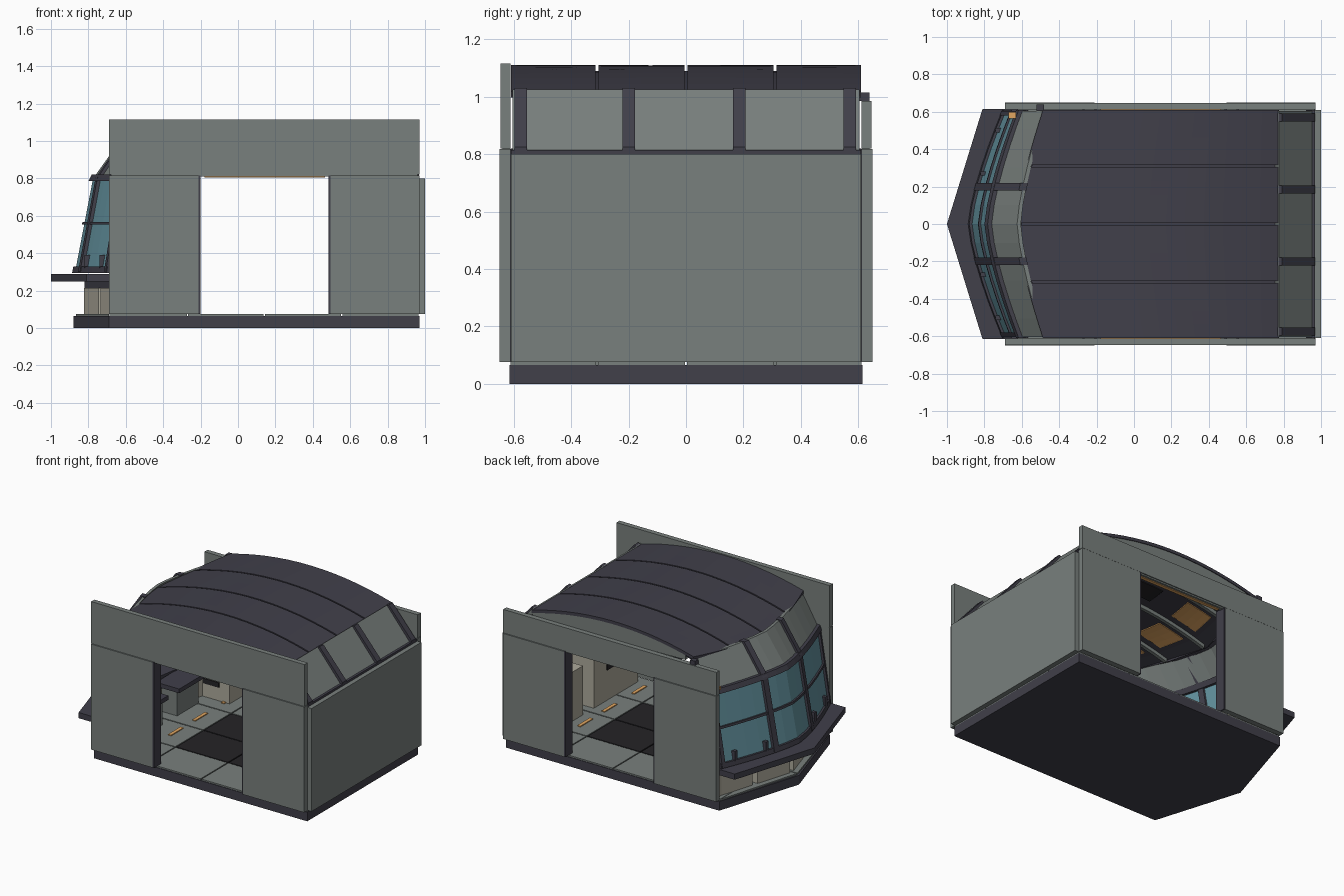
import bpy, bmesh

cube = bpy.data.objects.get("Cube")
if cube:
    bpy.data.objects.remove(cube, do_unlink=True)


def material(name, r, g, b):
    m = bpy.data.materials.new(name)
    m.use_nodes = True
    m.diffuse_color = (r, g, b, 1)
    m.node_tree.nodes["Principled BSDF"].inputs["Base Color"].default_value = (r, g, b, 1)
    return m


GREY = material("wall grey", .19, .215, .205)
DARK = material("dark slate", .052, .05, .068)
BLACK = material("floor black", .018, .017, .02)
CREAM = material("cabinet cream", .42, .4, .33)
GLASS = material("blue glass", .13, .3, .36)
AMBER = material("amber light", .75, .38, .12)


def loft(name, rings, mat):
    """Closed solid skinned through rings of points."""
    bm = bmesh.new()
    loops = [[bm.verts.new(p) for p in ring] for ring in rings]
    n = len(loops[0])
    for a, b in zip(loops, loops[1:]):
        for i in range(n):
            j = (i + 1) % n
            bm.faces.new((a[i], a[j], b[j], b[i]))
    bm.faces.new(loops[0])
    bm.faces.new(loops[-1])
    bmesh.ops.recalc_face_normals(bm, faces=bm.faces)
    mesh = bpy.data.meshes.new(name)
    bm.to_mesh(mesh)
    bm.free()
    mesh.materials.append(mat)
    ob = bpy.data.objects.new(name, mesh)
    bpy.context.collection.objects.link(ob)
    return ob


def prism(name, outline, z0, z1, mat):
    return loft(name, [[(x, y, z) for x, y in outline] for z in (z0, z1)], mat)


def box(name, x0, x1, y0, y1, z0, z1, mat):
    return prism(name, [(x0, y0), (x1, y0), (x1, y1), (x0, y1)], z0, z1, mat)


def side_profile(name, points, y0, y1, mat):
    return loft(name, [[(x, y, z) for x, z in points] for y in (y0, y1)], mat)


def steps(a, b, n):
    return [a + (b - a) * i / n for i in range(n + 1)]


# Base slab with a pointed window end
HALF = .615
prism("base_slab", [(.97, -HALF), (.97, HALF), (-.69, HALF), (-.88, 0), (-.69, -HALF)], 0, .065, DARK)

# Floor tiles, dark in the middle, with open seams
xs = (-.69, -.27, .14, .555, .97)
ys = (-HALF, -.31, 0, .31, HALF)
g = .004
for i in range(4):
    for j in range(4):
        mid = i in (1, 2) and j in (1, 2)
        box("floor_tile", xs[i] + g, xs[i + 1] - g, ys[j] + g, ys[j + 1] - g,
            .06, .075, BLACK if mid else GREY)
for s in (-1, 1):
    prism("bay_floor_tile", [(-.69, s * g), (-.69, s * .6), (-.865, s * g)], .06, .075, GREY)
for x in (-.4, .68):
    for y in (-.45, -.12, .15, .47):
        box("floor_light", x - .012, x + .012, y - .07, y + .07, .07, .081, AMBER)

# Front and back walls with aligned doorways
for s, top, label in ((-1, 1.115, "front"), (1, .985, "back")):
    inner, outer = s * .612, s * .65
    for x0, x1 in ((-.69, -.21), (.495, .97)):
        box(label + "_wall_panel", x0, x1, inner, outer, .075, .817, GREY)
    box(label + "_wall_header", -.69, .97, inner, s * .647, .82, top, GREY)
    box(label + "_wall_joint", -.68, .96, inner, s * .64, .81, .825, GREY)
    for x0, x1 in ((-.212, -.2), (.485, .497)):
        box(label + "_door_jamb", x0, x1, s * .57, s * .648, .075, .817, DARK)
    box(label + "_door_light", -.18, .465, s * .6, s * .625, .806, .815, AMBER)

# Solid end wall with sloped panel and ribs above
box("end_wall", .955, 1.0, -.61, .61, .075, .80, GREY)
box("end_wall_beam", .92, .968, -.61, .61, .795, .815, DARK)
side_profile("end_slope_panel", [(.955, .81), (.775, 1.025), (.755, 1.01), (.93, .80)], -.605, .605, GREY)
for y in (-.575, -.2, .185, .57):
    side_profile("end_slope_rib", [(.968, .80), (.968, .825), (.79, 1.03), (.765, 1.02), (.94, .80)],
                 y - .022, y + .022, DARK)


# Curved window bay: x as a function of y and z
def bay_x(y, z):
    levels = ((.29, -.873, .18), (.80, -.775, .165), (1.01, -.625, .14))
    a, b = levels[:2] if z < .80 else levels[1:]
    t = (z - a[0]) / (b[0] - a[0])
    x, bend = (a[k] + (b[k] - a[k]) * t for k in (1, 2))
    return x + bend * (abs(y) / .6) ** 1.4


def bay_band(name, y0, y1, z0, z1, out, inn, mat, n=12):
    rings = []
    for y in steps(y0, y1, n):
        lo, hi = bay_x(y, z0), bay_x(y, z1)
        rings.append([(lo - out, y, z0), (hi - out, y, z1), (hi + inn, y, z1), (lo + inn, y, z0)])
    return loft(name, rings, mat)


bay_band("bay_glass", -.605, .605, .31, .80, 0, .012, GLASS)
bay_band("bay_upper_panel", -.605, .605, .80, 1.01, 0, .02, GREY)
bay_band("bay_bottom_frame", -.61, .61, .295, .328, .015, .03, DARK)
bay_band("bay_middle_frame", -.605, .605, .553, .568, .012, .025, DARK)
bay_band("bay_top_frame", -.61, .61, .787, .82, .022, .03, DARK)
for y in (-.592, -.2, .2, .592):
    w = .02 if abs(y) < .5 else .012
    bay_band("bay_mullion", y - w, y + w, .30, .80, .018, .025, DARK, 1)
    if abs(y) < .5:
        bay_band("bay_upper_rib", y - w, y + w, .80, 1.015, .02, .02, DARK, 1)
for y in (-.5, -.27, .27, .5):
    x = bay_x(y, .36)
    box("window_bracket", x - .02, x + .02, y - .012, y + .012, .32, .39, DARK)
box("corner_light", -.67, -.63, .565, .6, .83, .85, AMBER)

# Window ledge that also forms the inside desk
prism("window_ledge", [(-1, 0), (-.81, HALF), (-.62, HALF), (-.72, 0), (-.62, -HALF), (-.81, -HALF)],
      .25, .29, DARK)


# Cabinets below the ledge, following the bay
def below(y, inset):
    return -.87 + inset + .19 * abs(y) / HALF


for s in (-1, 1):
    for y0, y1 in ((.02, .27), (.31, .57)):
        prism("ledge_cabinet", [(below(y0, .04), s * y0), (below(y1, .04), s * y1),
                                (below(y1, .17), s * y1), (below(y0, .17), s * y0)], .075, .215, CREAM)
    prism("ledge_support", [(below(0, .05), 0), (below(.6, .05), s * .6),
                            (below(.6, .16), s * .6), (below(0, .16), 0)], .215, .25, DARK)

# Interior furniture
for s in (-1, 1):
    box("side_cabinet", -.66, -.36, s * .42, s * .6, .075, .27, CREAM)
    box("cabinet_slot", -.56, -.44, s * .413, s * .42, .17, .205, BLACK)
    box("desk_pedestal", -.65, -.53, s * .08, s * .32, .075, .25, GREY)
    box("desk_console", -.68, -.5, s * .06, s * .34, .25, .28, DARK)
    box("end_cabinet", .76, .95, s * .06, s * .55, .075, .42, CREAM)
    box("end_cabinet_slot", .753, .76, s * .2, s * .4, .29, .33, BLACK)


# Arched roof, running to the curved window edge
def roof_z(x):
    return 1.11 - .09 * ((x - .13) / .64) ** 2


def roof_strip(name, y0, y1, t0, t1, drop, thick, mat, n=14):
    rings = []
    cross = steps(y0, y1, 4)
    for t in steps(t0, t1, n):
        line = []
        for y in cross:
            x = .775 + (-.63 + .14 * (abs(y) / .6) ** 1.4 - .775) * t
            line.append((x, y, roof_z(x) - drop))
        rings.append(line + [(x, y, z - thick) for x, y, z in reversed(line)])
    return loft(name, rings, mat)


for y0, y1 in zip(ys, ys[1:]):
    roof_strip("roof_strip", y0 + .005, y1 - .005, 0, 1, 0, .022, DARK)
    for t in (.22, .74):
        roof_strip("ceiling_light", y0 + .06, y1 - .06, t, t + .14, .034, .008, AMBER, 4)
    roof_strip("ceiling_vent", y0 + .08, y1 - .08, .45, .6, .034, .008, BLACK, 4)
roof_strip("ceiling_liner", -.6, .6, 0, .98, .02, .016, DARK)
for y in (-.31, 0, .31):
    roof_strip("ceiling_rail", y - .012, y + .012, .02, .96, .036, .025, GREY)

# Crescent gables closing the sides under the roof
for s in (-1, 1):
    arc = [(x, roof_z(x) - .018) for x in steps(.77, -.42, 12)]
    side_profile("roof_gable", arc + [(-.42, .985), (.77, .965)], s * .585, s * .605, GREY)
box("roof_hook", -.52, -.48, .605, .64, .985, 1.015, DARK)
